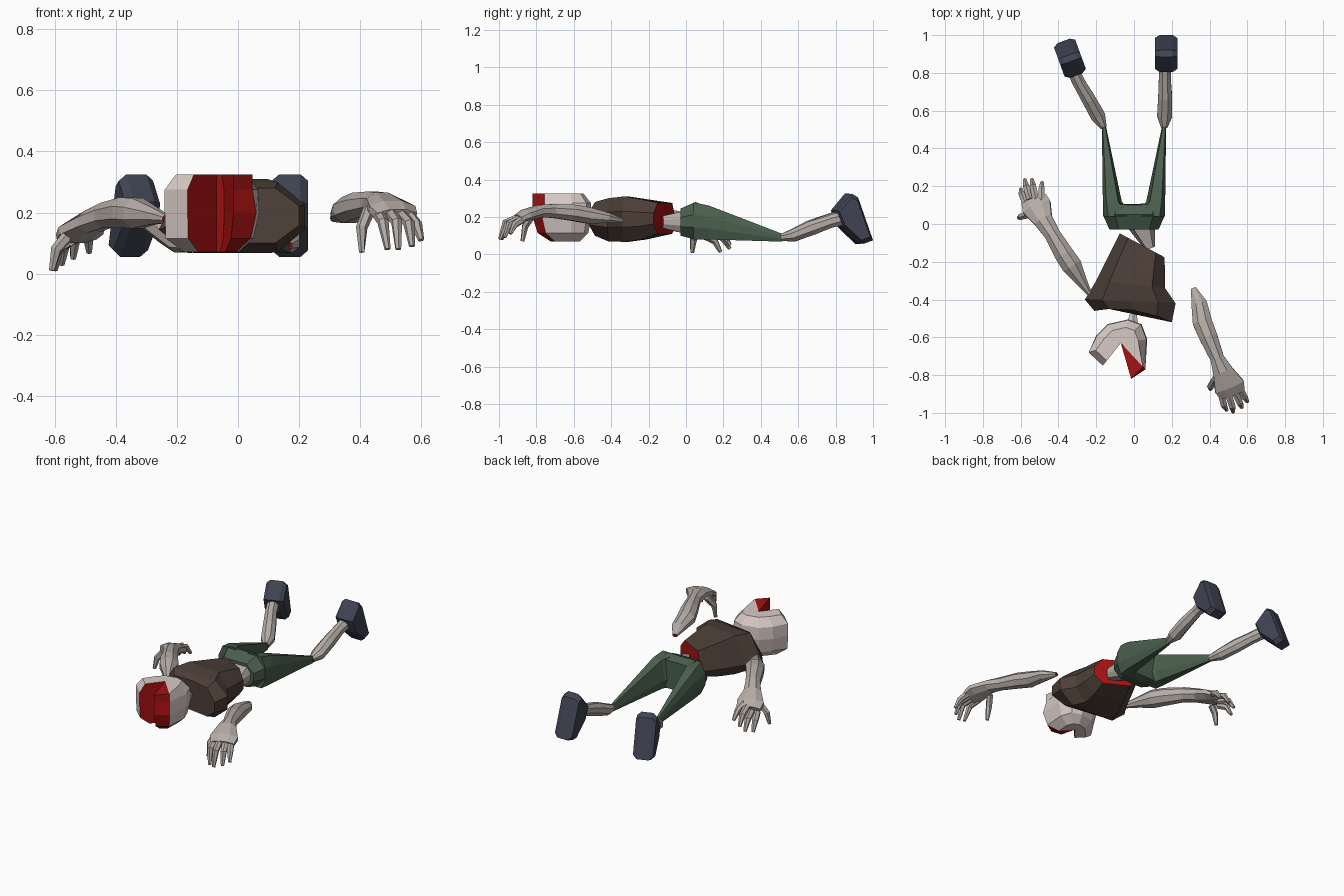
import bpy, bmesh, math
from mathutils import Vector as V

if "Cube" in bpy.data.objects:
    bpy.data.objects.remove(bpy.data.objects["Cube"])


def mat(name, r, g, b):
    m = bpy.data.materials.new(name)
    m.diffuse_color = (r, g, b, 1)
    m.use_nodes = True
    m.node_tree.nodes["Principled BSDF"].inputs["Base Color"].default_value = m.diffuse_color
    return m


SKIN = mat("skin", .46, .41, .38)
PALE = mat("pale_skin", .68, .59, .56)
RED = mat("flesh", .38, .006, .006)
BROWN = mat("shirt_cloth", .075, .05, .039)
GREEN = mat("trouser_cloth", .07, .115, .075)
NAVY = mat("shoe_leather", .05, .056, .085)


def skin(name, rings, material, red_caps=(), red_sides=(), fan=None):
    """Bridge equal-sized rings and close both ends."""
    bm = bmesh.new()
    rows = [[bm.verts.new(p) for p in r] for r in rings]
    n = len(rows[0])
    for a, b in zip(rows, rows[1:]):
        for j in range(n):
            k = (j + 1) % n
            f = bm.faces.new((a[j], a[k], b[k], b[j]))
            f.material_index = int(j in red_sides)
    for e, row in enumerate((rows[0], rows[-1])):
        if fan is None:
            bm.faces.new(row).material_index = int(e in red_caps)
        else:
            for j in range(n):
                k = (j + 1) % n
                if fan not in (j, k):
                    f = bm.faces.new((row[fan], row[j], row[k]))
                    f.material_index = int(j in red_sides)
    bmesh.ops.recalc_face_normals(bm, faces=bm.faces)
    me = bpy.data.meshes.new(name)
    bm.to_mesh(me)
    bm.free()
    me.materials.append(material)
    me.materials.append(RED)
    ob = bpy.data.objects.new(name, me)
    bpy.context.collection.objects.link(ob)
    return ob


def limb(name, pts, material, sides=8, red_caps=()):
    """Tube through (x, y, z, half width, half height) stations."""
    rings = []
    for i, p in enumerate(pts):
        a, b = pts[max(i - 1, 0)], pts[min(i + 1, len(pts) - 1)]
        t = (V(b[:3]) - V(a[:3])).normalized()
        s = t.cross(V((0, 0, 1))).normalized()
        u = s.cross(t)
        angs = [math.tau * (j + .5) / sides for j in range(sides)]
        rings.append([V(p[:3]) + s * p[3] * math.cos(q) + u * p[4] * math.sin(q) for q in angs])
    return skin(name, rings, material, red_caps)


# Half-section used by the flattened body parts: (across, up) in -1..1
SECTION = [(-1, -.35), (-.62, -1), (.62, -1), (1, -.35), (1, .35), (.62, 1), (.0, 1.0), (-.62, 1)]


def loft(name, stations, material, red_caps=()):
    """Stations: left x, y, right x, y, z low, z high, bow of the middle in y."""
    rings = []
    for lx, ly, rx, ry, z0, z1, bow in stations:
        rings.append([((lx + rx) / 2 + (rx - lx) / 2 * s,
                       (ly + ry) / 2 + (ry - ly) / 2 * s + bow * (1 - s * s),
                       (z0 + z1) / 2 + (z1 - z0) / 2 * h) for s, h in SECTION])
    return skin(name, rings, material, red_caps)


# Head split open by a wedge
plan = [(-.14, -.53), (-.20, -.59), (-.24, -.68), (-.165, -.75), (-.07, -.63), (-.045, -.65),
        (-.015, -.82), (.06, -.77), (.07, -.61), (.04, -.53), (-.03, -.505)]
rings = []
for z, s in ((.07, .5), (.115, .86), (.2, 1), (.275, .97), (.325, .66)):
    ring = []
    for i, (x, y) in enumerate(plan):
        k = s
        if i in (6, 7) and z > .2:
            k = 1 if i == 6 else .9
        elif i in (2, 3):
            k = min(1, s + .12)
        ring.append((-.07 + (x + .07) * k, -.63 + (y + .63) * k, z))
    rings.append(ring)
skin("head", rings, PALE, red_sides=(3, 4, 5, 6), fan=4)
limb("neck_stump", [(-.02, -.55, .2, .04, .04), (-.005, -.51, .2, .03, .03),
                    (-.005, -.48, .2, .022, .022)], PALE, 6, (1,))

# Torso, torn open at the waist
loft("torso", [(-.21, -.46, .20, -.52, .10, .28, .035),
               (-.26, -.40, .22, -.42, .07, .30, 0),
               (-.20, -.30, .165, -.34, .067, .31, 0),
               (-.15, -.20, .165, -.25, .08, .295, 0),
               (-.075, -.05, .16, -.175, .11, .275, 0)], BROWN, (1,))

# Hips with waist stump, and tapering trouser legs
loft("hips", [(-.13, -.03, .13, -.03, .10, .245, 0),
              (-.165, .05, .165, .05, .08, .28, 0),
              (-.13, .11, .13, .11, .085, .26, -.01)], GREEN)
loft("waist_stump", [(-.05, .0, .11, .0, .11, .235, 0),
                     (.06, -.14, .11, -.12, .14, .205, 0)], SKIN, (1,))
for side, sx in (("left", -1), ("right", 1)):
    loft(side + "_trouser_leg", [(sx * .01, .04, sx * .165, .04, .08, .278, 0),
                                 (sx * .065, .12, sx * .165, .12, .08, .262, 0),
                                 (sx * .148, .515, sx * .17, .515, .068, .11, 0)], GREEN)

# Shins
limb("right_shin", [(.16, .51, .09, .018, .02), (.162, .57, .10, .043, .035),
                    (.165, .67, .14, .04, .042), (.163, .77, .175, .034, .037),
                    (.165, .86, .20, .037, .04)], SKIN, red_caps=(0,))
limb("left_shin", [(-.16, .51, .09, .018, .02), (-.19, .57, .10, .042, .035),
                   (-.24, .66, .14, .04, .042), (-.29, .745, .175, .036, .037),
                   (-.33, .83, .20, .037, .04)], SKIN, red_caps=(0,))

# Shoes: side profile stacked across the width, soles facing back
PROFILE = [(-.02, .325), (.015, .305), (.095, .075), (.04, .055), (-.065, .15), (-.10, .235)]


def shoe(name, x, y, angle):
    c, s = math.cos(angle), math.sin(angle)
    rings = []
    for w, k in ((-.06, .84), (-.035, 1), (.035, 1), (.06, .84)):
        rings.append([(x + w * c - u * k * s, y + w * s + u * k * c, .19 + (z - .19) * k)
                      for u, z in PROFILE])
    skin(name, rings, NAVY)


shoe("right_shoe", .17, .905, 0)
shoe("left_shoe", -.34, .88, math.radians(20))


def arm(side, pts, digits):
    limb(side + "_arm", pts, SKIN, red_caps=(0,))
    for i, d in enumerate(digits):
        st = [(*p, r, r) for p, r in zip(d, (.021, .019, .010))]
        limb(f"{side}_{'thumb' if i == 0 else 'finger_' + str(i)}", st, SKIN, 6)


# Arms, flattening into hands with bent fingers
arm("right", [(.315, -.34, .18, .015, .012), (.345, -.42, .195, .045, .03),
              (.362, -.52, .208, .056, .047), (.395, -.60, .222, .052, .047),
              (.44, -.71, .232, .04, .04), (.47, -.78, .232, .058, .036),
              (.505, -.86, .21, .088, .032), (.52, -.90, .19, .075, .024)],
    [[(.43, -.82, .21), (.405, -.86, .15), (.405, -.875, .07)],
     [(.46, -.89, .195), (.475, -.955, .17), (.49, -.985, .08)],
     [(.50, -.90, .195), (.52, -.965, .17), (.525, -.995, .08)],
     [(.535, -.89, .19), (.56, -.945, .165), (.57, -.97, .09)],
     [(.56, -.87, .19), (.585, -.915, .16), (.60, -.94, .11)]])
arm("left", [(-.235, -.37, .18, .015, .015), (-.28, -.30, .19, .033, .032),
             (-.33, -.22, .197, .058, .054), (-.37, -.16, .20, .055, .054),
             (-.435, -.05, .19, .045, .045), (-.48, .02, .17, .055, .04),
             (-.515, .09, .14, .085, .034), (-.53, .13, .12, .075, .024)],
    [[(-.56, .05, .12), (-.595, .04, .08), (-.61, .033, .01)],
     [(-.57, .10, .10), (-.593, .155, .07), (-.60, .185, .012)],
     [(-.55, .13, .11), (-.57, .195, .09), (-.578, .235, .03)],
     [(-.52, .13, .13), (-.535, .20, .11), (-.54, .235, .05)],
     [(-.49, .12, .14), (-.49, .18, .12), (-.487, .22, .07)]])
